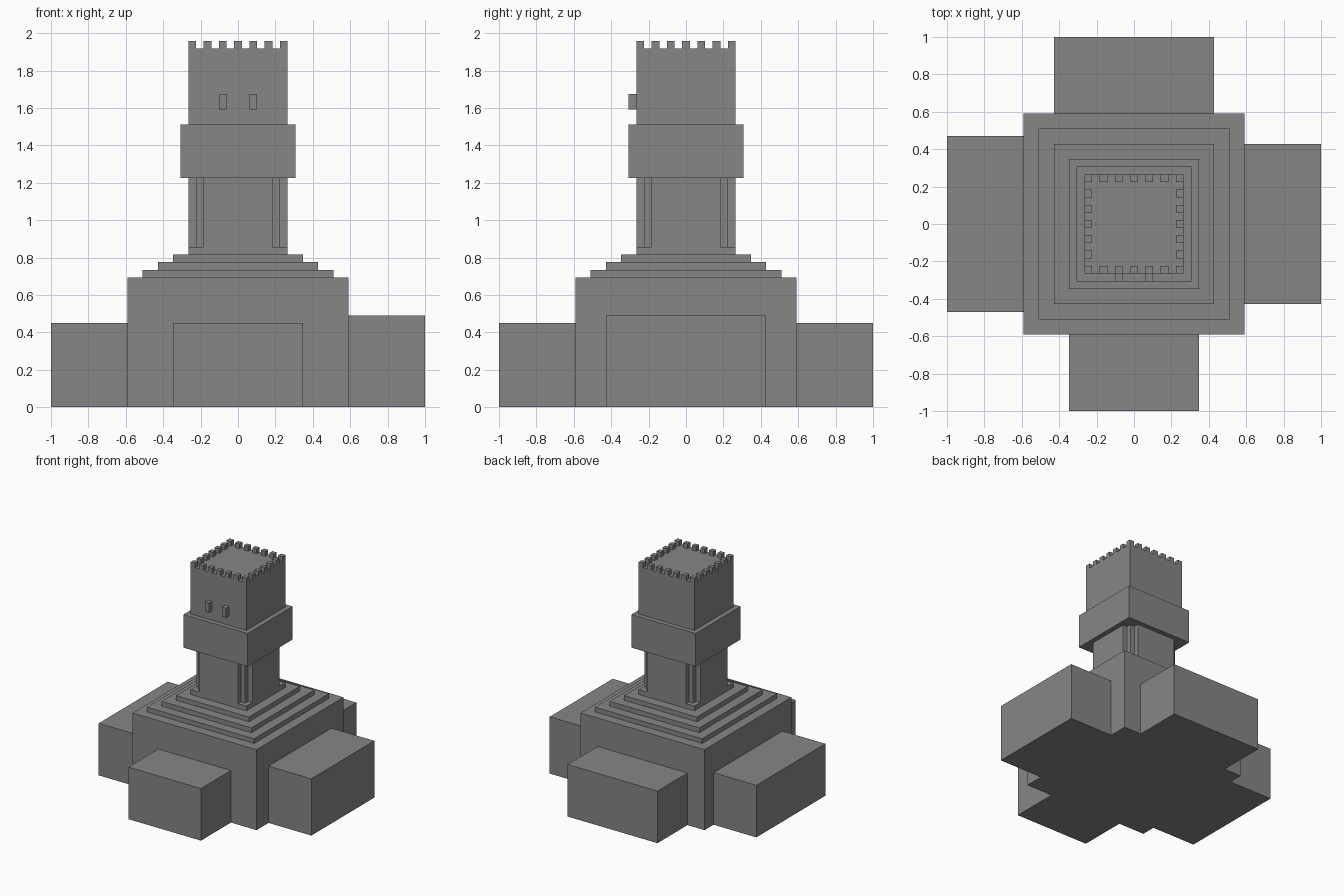
import bpy
import bmesh
from mathutils import Vector

U = 2 / 49  # size of one building block

if "Cube" in bpy.data.objects:
    bpy.data.objects.remove(bpy.data.objects["Cube"], do_unlink=True)

stone = bpy.data.materials.new("grey stone")
stone.use_nodes = True
GREY = (0.24, 0.24, 0.24, 1)
stone.diffuse_color = GREY
stone.node_tree.nodes["Principled BSDF"].inputs["Base Color"].default_value = GREY


def finish(name, bm):
    mesh = bpy.data.meshes.new(name)
    bm.to_mesh(mesh)
    bm.free()
    mesh.materials.append(stone)
    obj = bpy.data.objects.new(name, mesh)
    bpy.context.collection.objects.link(obj)
    return obj


def add_box(bm, low, high):
    """Add a box between two corners given in blocks."""
    low, high = Vector(low) * U, Vector(high) * U
    verts = bmesh.ops.create_cube(bm, size=1)["verts"]
    for v in verts:
        v.co = (low + high) / 2 + v.co * (high - low)


def box(name, low, high):
    bm = bmesh.new()
    add_box(bm, low, high)
    return finish(name, bm)


def slab(name, half, bottom, top):
    return box(name, (-half, -half, bottom), (half, half, top))


# Main hall and stepped roof
B, E = 14.5, 24.5
slab("main_hall", B, 0, 17)
for i, half in enumerate((12.5, 10.5, 8.5)):
    slab(f"roof_step_{i + 1}", half, 17 + i, 18 + i)

# Four wings around the hall
box("front_wing", (-8.5, -E, 0), (8.5, -B, 11))
box("back_wing", (-10.5, B, 0), (10.5, E, 11))
box("right_wing", (-E, -11.5, 0), (-B, 11.5, 11))
box("left_wing", (B, -10.5, 0), (E, 10.5, 12))

# Tower shaft: a square foot, then a cross section with stepped corners
slab("shaft_foot", 6.5, 20, 21)
a, b, c = 4.5, 5.5, 6.5
quarter = [(c, -a), (c, a), (b, a), (b, b), (a, b)]
outline = []
for turn in range(4):
    for x, y in quarter:
        for _ in range(turn):
            x, y = -y, x
        outline.append((x * U, y * U, 21 * U))
bm = bmesh.new()
# Drop the point shared by neighbouring quarters
points = list(dict.fromkeys(outline))
face = bm.faces.new([bm.verts.new(p) for p in points])
top = bmesh.ops.extrude_face_region(bm, geom=[face])["geom"]
bmesh.ops.translate(bm, vec=(0, 0, 9 * U),
                    verts=[g for g in top if isinstance(g, bmesh.types.BMVert)])
bmesh.ops.recalc_face_normals(bm, faces=bm.faces[:])
finish("tower_shaft", bm)

# Overhanging collar and upper tower
slab("tower_collar", 7.5, 30, 37)
slab("upper_tower", 6.5, 37, 47)

# Battlements on every second block of the rim
bm = bmesh.new()
for x in range(-6, 7, 2):
    for y in range(-6, 7, 2):
        if max(abs(x), abs(y)) == 6:
            add_box(bm, (x - 0.5, y - 0.5, 47), (x + 0.5, y + 0.5, 48))
finish("battlements", bm)

# Two projecting blocks on the front of the upper tower
for side, x in (("right", -2), ("left", 2)):
    box(f"{side}_window_block", (x - 0.5, -7.5, 39), (x + 0.5, -6.5, 41))
